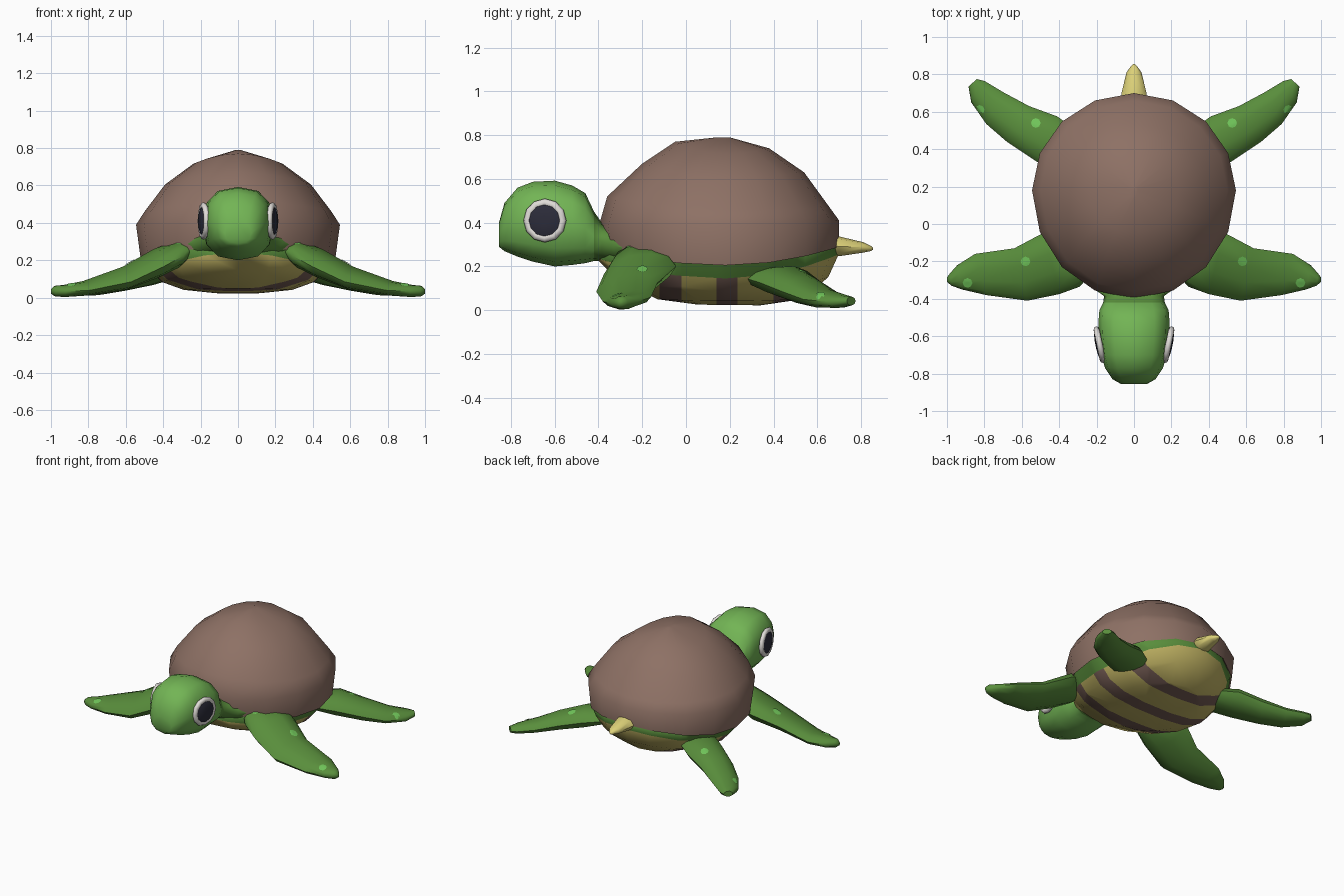
import bpy, bmesh, math
from mathutils import Vector
from mathutils.bvhtree import BVHTree

if "Cube" in bpy.data.objects:
    bpy.data.objects.remove(bpy.data.objects["Cube"])


def material(name, rgb):
    m = bpy.data.materials.new(name)
    m.diffuse_color = (*rgb, 1)
    m.use_nodes = True
    m.node_tree.nodes["Principled BSDF"].inputs["Base Color"].default_value = m.diffuse_color
    return m


SHELL = material("shell_brown", (0.27, 0.165, 0.13))
HEAD = material("light_green", (0.17, 0.46, 0.09))
SPOT = material("spot_green", (0.16, 0.55, 0.10))
GREEN = material("leaf_green", (0.10, 0.27, 0.045))
BELLY = material("belly_yellow", (0.53, 0.45, 0.125))
STRIPE = material("stripe_brown", (0.18, 0.11, 0.09))
TAIL = material("tail_yellow", (0.72, 0.64, 0.19))
WHITE = material("eye_white", (0.75, 0.72, 0.69))
DARK = material("pupil_dark", (0.025, 0.025, 0.042))


def finish(bm, name, mats, angle=60, recalc=True):
    if recalc:
        bmesh.ops.recalc_face_normals(bm, faces=bm.faces[:])
    me = bpy.data.meshes.new(name)
    bm.to_mesh(me)
    ob = bpy.data.objects.new(name, me)
    bpy.context.collection.objects.link(ob)
    for m in mats:
        me.materials.append(m)
    bpy.ops.object.select_all(action='DESELECT')
    bpy.context.view_layer.objects.active = ob
    ob.select_set(True)
    bpy.ops.object.shade_smooth_by_angle(angle=math.radians(angle))
    return ob


def loft(rings):
    """Skin closed rings of points; end rings are capped."""
    bm = bmesh.new()
    rows = [[bm.verts.new(p) for p in r] for r in rings]
    n = len(rows[0])
    for a, b in zip(rows, rows[1:]):
        for i in range(n):
            j = (i + 1) % n
            bm.faces.new((a[i], a[j], b[j], b[i]))
    bm.faces.new(rows[0])
    bm.faces.new(rows[-1])
    return bm


def level_ring(rx, front, back, zf, zs, zb, n=16):
    """Horizontal oval whose height differs at front, sides and back."""
    cy = 0.18
    pts = []
    for i in range(n):
        a = 2 * math.pi * i / n
        s = math.sin(a)
        ry = back - cy if s > 0 else cy - front
        z = zs + ((zb if s > 0 else zf) - zs) * s * s
        pts.append(Vector((rx * math.cos(a), cy + ry * s, z)))
    return pts


# domed shell: half width, front y, back y, heights at front, side, back
shell = loft([level_ring(*r) for r in (
    (0.42, -0.30, 0.60, 0.38, 0.36, 0.38),
    (0.52, -0.38, 0.70, 0.275, 0.205, 0.29),
    (0.545, -0.40, 0.70, 0.38, 0.39, 0.41),
    (0.50, -0.36, 0.66, 0.52, 0.46, 0.465),
    (0.39, -0.20, 0.54, 0.67, 0.605, 0.63),
    (0.24, -0.05, 0.38, 0.77, 0.715, 0.74),
    (0.02, 0.14, 0.20, 0.79, 0.788, 0.79))])
finish(shell, "shell", [SHELL])

# body: green band above, yellow belly with cross stripes below
body = loft([level_ring(*r) for r in (
    (0.40, -0.32, 0.62, 0.38, 0.34, 0.36),
    (0.512, -0.375, 0.693, 0.29, 0.215, 0.30),
    (0.465, -0.415, 0.698, 0.24, 0.145, 0.255),
    (0.41, -0.32, 0.65, 0.145, 0.085, 0.15),
    (0.29, -0.13, 0.53, 0.05, 0.042, 0.05),
    (0.12, 0.05, 0.34, 0.026, 0.024, 0.022))])
for i, f in enumerate(body.faces):
    f.material_index = 0 if i < 32 or i == len(body.faces) - 2 else 1
stripes = [(-0.12, -0.02), (0.14, 0.235), (0.40, 0.49)]
for y in (y for s in stripes for y in s):
    bmesh.ops.bisect_plane(body, geom=body.verts[:] + body.edges[:] + body.faces[:],
                           plane_co=(0, y, 0), plane_no=(0, 1, 0), dist=1e-5)
for f in body.faces:
    y = f.calc_center_median().y
    if f.material_index == 1 and any(a < y < b for a, b in stripes):
        f.material_index = 2
finish(body, "body", [GREEN, BELLY, STRIPE])


def upright_ring(y, rx, z0, z1, n=12, p=0.8):
    """Rounded box-like ring facing along y."""
    c, h = (z0 + z1) / 2, (z1 - z0) / 2
    pts = []
    for i in range(n):
        a = 2 * math.pi * i / n
        x, z = math.cos(a), math.sin(a)
        pts.append(Vector((rx * math.copysign(abs(x) ** p, x), y,
                           c + h * math.copysign(abs(z) ** p, z))))
    return pts


# head flowing into the neck and shoulders
head = loft([upright_ring(*r) for r in (
    (-0.855, 0.07, 0.29, 0.40), (-0.83, 0.115, 0.27, 0.49),
    (-0.77, 0.155, 0.245, 0.56), (-0.70, 0.175, 0.222, 0.587),
    (-0.60, 0.187, 0.20, 0.592), (-0.52, 0.19, 0.207, 0.57),
    (-0.46, 0.185, 0.215, 0.535), (-0.42, 0.165, 0.225, 0.45),
    (-0.385, 0.16, 0.225, 0.40), (-0.33, 0.24, 0.215, 0.375),
    (-0.22, 0.33, 0.20, 0.34))])
for f in head.faces:
    f.material_index = int(f.calc_center_median().y > -0.405)
finish(head, "head_and_neck", [HEAD, GREEN])

# tail
tail = loft([upright_ring(y, r, z - h, z + h, 8, 1) for y, r, z, h in (
    (0.62, 0.07, 0.295, 0.05), (0.70, 0.067, 0.292, 0.045),
    (0.81, 0.04, 0.287, 0.024), (0.845, 0.016, 0.282, 0.012),
    (0.855, 0.004, 0.281, 0.004))])
finish(tail, "tail", [TAIL])


def flipper_ring(a, b, thick, side, n=10):
    a, b = Vector(a), Vector(b)
    c, half = (a + b) / 2, (b - a) / 2
    up = Vector((0, 0, thick / 2))
    pts = [c + half * math.cos(t) + up * math.sin(t)
           for t in (2 * math.pi * i / n for i in range(n))]
    return [Vector((p.x * side, p.y, p.z)) for p in pts]


# flippers: leading edge, trailing edge, thickness
FRONT = (((0.25, -0.29, 0.245), (0.30, -0.13, 0.255), 0.09),
         ((0.29, -0.335, 0.225), (0.36, -0.07, 0.24), 0.145),
         ((0.40, -0.375, 0.165), (0.48, -0.045, 0.20), 0.15),
         ((0.57, -0.41, 0.085), (0.64, -0.13, 0.125), 0.115),
         ((0.79, -0.38, 0.04), (0.85, -0.16, 0.06), 0.075),
         ((0.92, -0.35, 0.033), (0.945, -0.22, 0.038), 0.066),
         ((0.975, -0.33, 0.035), (0.985, -0.265, 0.036), 0.058),
         ((1.0, -0.31, 0.034), (1.0, -0.285, 0.034), 0.025))
REAR = (((0.28, 0.48, 0.15), (0.40, 0.26, 0.15), 0.09),
        ((0.41, 0.575, 0.14), (0.53, 0.34, 0.125), 0.14),
        ((0.56, 0.63, 0.10), (0.68, 0.44, 0.085), 0.12),
        ((0.70, 0.705, 0.06), (0.79, 0.535, 0.05), 0.085),
        ((0.80, 0.765, 0.045), (0.87, 0.65, 0.037), 0.062),
        ((0.84, 0.775, 0.042), (0.885, 0.735, 0.042), 0.04))
SPOTS = {"front": ((0.58, -0.20), (0.89, -0.315), (0.31, -0.25)),
         "rear": ((0.525, 0.54), (0.825, 0.61))}

for side, label in ((1, "right"), (-1, "left")):
    for part, rings in (("front", FRONT), ("rear", REAR)):
        bm = loft([flipper_ring(*r, side) for r in rings])
        tree = BVHTree.FromBMesh(bm)
        finish(bm, f"{part}_flipper_{label}", [GREEN])
        # pale spots draped over the flipper
        spots = bmesh.new()

        def drape(x, y):
            hit = tree.ray_cast(Vector((x * side, y, 1)), Vector((0, 0, -1)))[0]
            return hit and spots.verts.new(hit + Vector((0, 0, 0.005)))

        for x, y in SPOTS[part]:
            rows = [[drape(x + r * math.cos(k * math.pi / 4), y + r * math.sin(k * math.pi / 4))
                     for k in range(8)] for r in (0.003, 0.014, 0.026)]
            quads = [(a[k], a[(k + 1) % 8], b[(k + 1) % 8], b[k])
                     for a, b in zip(rows, rows[1:]) for k in range(8)]
            for q in quads + [tuple(rows[0])]:
                if all(q):
                    f = spots.faces.new(q)
                    f.normal_update()
                    if f.normal.z < 0:
                        f.normal_flip()
        finish(spots, f"{part}_flipper_spots_{label}", [SPOT], 60, False)

    # eye: rounded white rim around a domed dark disc, turned slightly forward
    normal = Vector((side * math.cos(0.2), -math.sin(0.2), 0))
    rot = normal.to_track_quat('Z', 'Y').to_matrix().to_4x4()
    rot.translation = (side * 0.184, -0.645, 0.41)
    rim = bmesh.new()
    grid = []
    for i in range(12):
        a = 2 * math.pi * i / 12
        grid.append([rim.verts.new(rot @ Vector((
            (0.081 + 0.019 * math.cos(t)) * math.cos(a),
            (0.081 + 0.019 * math.cos(t)) * math.sin(a),
            0.016 * math.sin(t)))) for t in (2 * math.pi * k / 8 for k in range(8))])
    for i in range(12):
        for k in range(8):
            p, q = grid[i], grid[(i + 1) % 12]
            rim.faces.new((p[k], q[k], q[(k + 1) % 8], p[(k + 1) % 8]))
    finish(rim, f"eye_rim_{label}", [WHITE])
    pupil = loft([[rot @ Vector((r * math.cos(k * math.pi / 6), r * math.sin(k * math.pi / 6), z))
                   for k in range(12)] for r, z in
                  ((0.074, -0.01), (0.072, 0.013), (0.055, 0.019), (0.02, 0.022))])
    finish(pupil, f"pupil_{label}", [DARK], 40)
